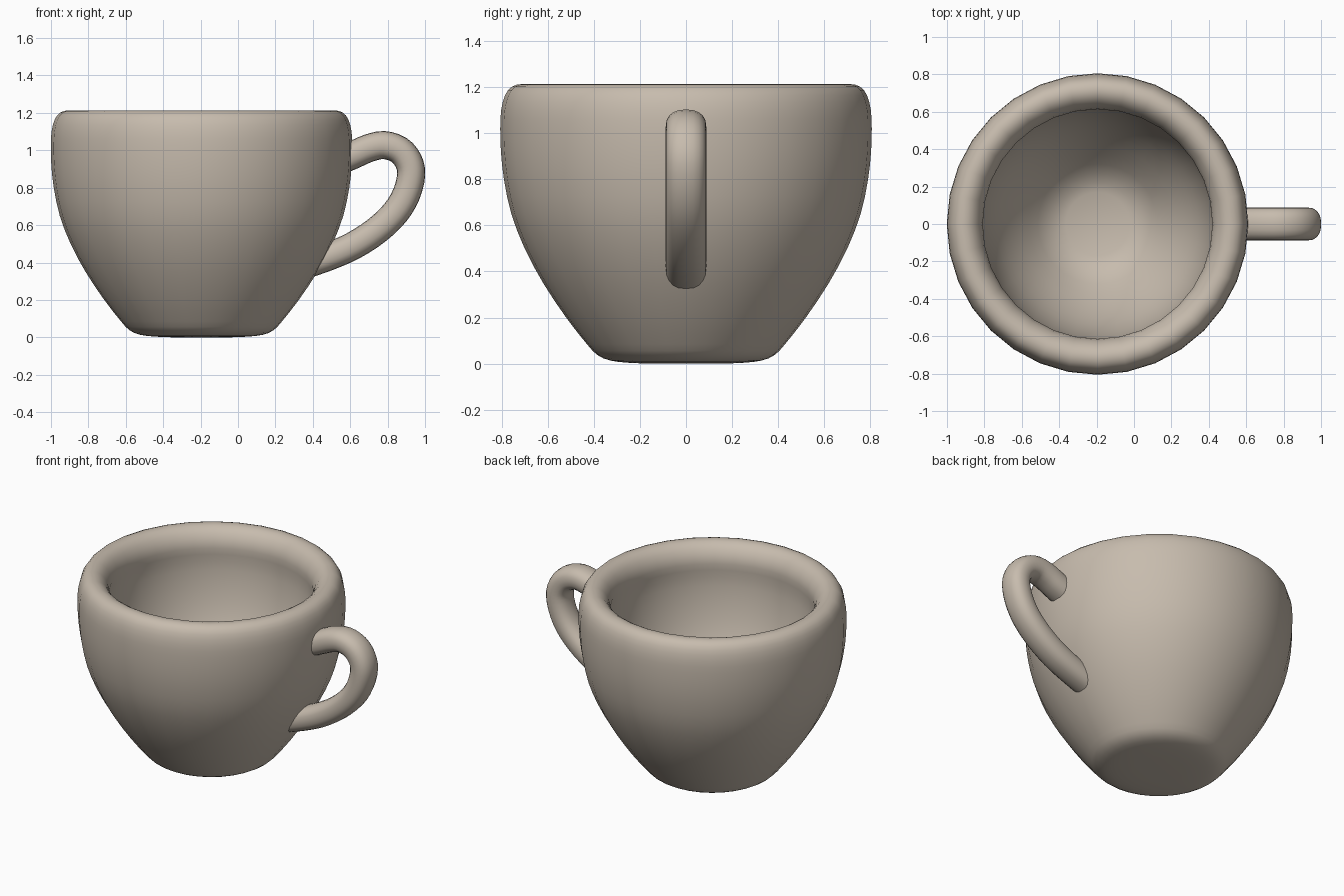
import bpy, bmesh, math
from mathutils import Vector

if "Cube" in bpy.data.objects:
    bpy.data.objects.remove(bpy.data.objects["Cube"])

clay = bpy.data.materials.new("warm_grey_ceramic")
clay.diffuse_color = (0.57, 0.50, 0.42, 1)
clay.use_nodes = True
clay.node_tree.nodes["Principled BSDF"].inputs["Base Color"].default_value = clay.diffuse_color
CUP_X = -0.195


def loft(name, rings, closed_caps=True, angle=50):
    """Skin a list of equal-length vertex rings and cap both ends."""
    bm = bmesh.new()
    loops = [[bm.verts.new(p) for p in ring] for ring in rings]
    n = len(loops[0])
    for a, b in zip(loops, loops[1:]):
        for i in range(n):
            j = (i + 1) % n
            bm.faces.new((a[i], a[j], b[j], b[i]))
    if closed_caps:
        bm.faces.new(loops[0][::-1])
        bm.faces.new(loops[-1])
    bmesh.ops.recalc_face_normals(bm, faces=bm.faces)
    mesh = bpy.data.meshes.new(name)
    bm.to_mesh(mesh)
    bm.free()
    mesh.materials.append(clay)
    ob = bpy.data.objects.new(name, mesh)
    bpy.context.collection.objects.link(ob)
    bpy.ops.object.select_all(action='DESELECT')
    ob.select_set(True)
    bpy.context.view_layer.objects.active = ob
    bpy.ops.object.shade_smooth_by_angle(angle=math.radians(angle))
    return ob


def smooth_path(pts, steps):
    """Catmull-Rom interpolation through 2D points."""
    p = [Vector(q) for q in pts]
    p = [2 * p[0] - p[1]] + p + [2 * p[-1] - p[-2]]
    out = []
    for a, b, c, d in zip(p, p[1:], p[2:], p[3:]):
        for k in range(steps):
            t = k / steps
            out.append(0.5 * (2 * b + (c - a) * t + (2 * a - 5 * b + 4 * c - d) * t ** 2
                              + (3 * b - a - 3 * c + d) * t ** 3))
    return out + [p[-2]]


# Cup body: outer wall, rounded rim, inner wall and floor as one lathe profile
profile = [(0.15, 0.0), (0.25, 0.004), (0.33, 0.014), (0.385, 0.038), (0.43, 0.085),
           (0.52, 0.20), (0.62, 0.35), (0.70, 0.50), (0.758, 0.65), (0.79, 0.80),
           (0.803, 0.92), (0.806, 1.02), (0.802, 1.10), (0.785, 1.165), (0.755, 1.202),
           (0.71, 1.213), (0.665, 1.195), (0.63, 1.15), (0.614, 1.09), (0.62, 1.0),
           (0.612, 0.88), (0.586, 0.74), (0.54, 0.60), (0.465, 0.46), (0.37, 0.33),
           (0.27, 0.222), (0.17, 0.175)]
SEG = 32
loft("cup_body", [[(CUP_X + r * math.cos(i * math.tau / SEG), r * math.sin(i * math.tau / SEG), z)
                   for i in range(SEG)] for r, z in smooth_path(profile, 2)])

# Handle: slightly squared oval section swept along a loop in the xz plane
path = smooth_path([(0.50, 0.925), (0.62, 0.977), (0.70, 1.012), (0.78, 1.028), (0.86, 1.003),
                    (0.91, 0.945), (0.926, 0.87), (0.90, 0.765), (0.84, 0.665), (0.74, 0.57),
                    (0.62, 0.492), (0.50, 0.438), (0.38, 0.395)], 3)


def soft(v):
    return math.copysign(abs(v) ** 0.85, v)


rings = []
for k, p in enumerate(path):
    t = (path[min(k + 1, len(path) - 1)] - path[max(k - 1, 0)]).normalized()
    ring = []
    for i in range(20):
        a = i * math.tau / 20
        u, v = 0.075 * soft(math.sin(a)), 0.088 * soft(math.cos(a))
        ring.append((p.x - t.y * u, v, p.y + t.x * u))
    rings.append(ring)
loft("handle", rings)
